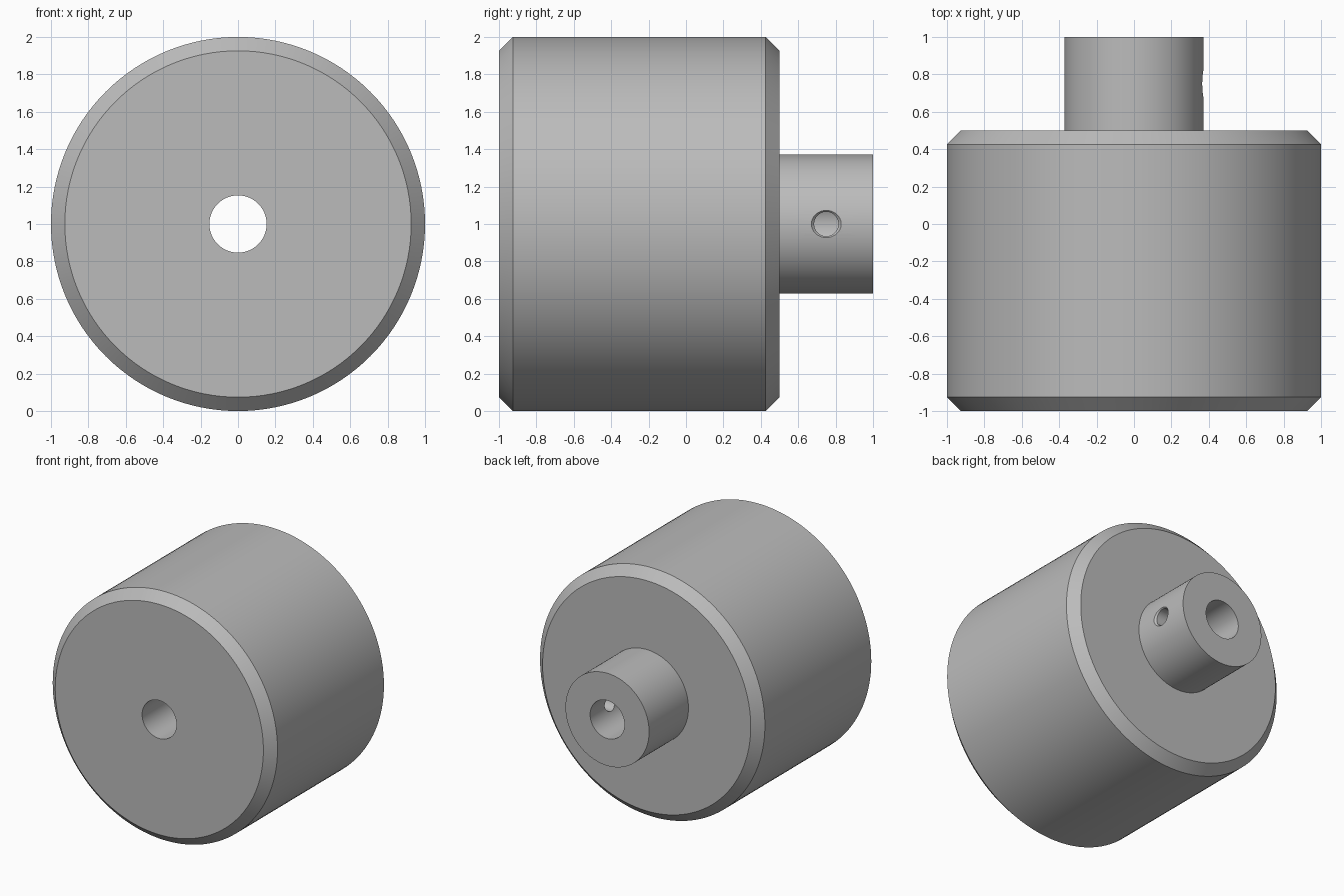
import bpy, bmesh, math
from mathutils import Matrix

if "Cube" in bpy.data.objects:
    bpy.data.objects.remove(bpy.data.objects["Cube"])

SEGMENTS = 128


def lathe(name, profile, segments, matrix):
    """Spin a closed (radius, height) outline around z, then place it."""
    bm = bmesh.new()
    rings = []
    for i in range(segments):
        a = 2 * math.pi * i / segments
        rings.append([bm.verts.new((r * math.cos(a), r * math.sin(a), h)) for r, h in profile])
    for i in range(segments):
        p, q = rings[i], rings[(i + 1) % segments]
        for j in range(len(profile)):
            k = (j + 1) % len(profile)
            bm.faces.new((p[j], q[j], q[k], p[k]))
    bmesh.ops.remove_doubles(bm, verts=bm.verts, dist=1e-5)
    bmesh.ops.dissolve_degenerate(bm, edges=bm.edges, dist=1e-5)
    bmesh.ops.recalc_face_normals(bm, faces=bm.faces)
    bm.transform(matrix)
    mesh = bpy.data.meshes.new(name)
    bm.to_mesh(mesh)
    bm.free()
    obj = bpy.data.objects.new(name, mesh)
    bpy.context.collection.objects.link(obj)
    return obj


grey = bpy.data.materials.new("plain grey")
grey.diffuse_color = (0.5, 0.5, 0.5, 1)
grey.use_nodes = True
grey.node_tree.nodes["Principled BSDF"].inputs["Base Color"].default_value = grey.diffuse_color

# Chamfered drum with a narrower hub behind it and a bore right through
BORE, HUB, CHAMFER = 0.153, 0.372, 0.074
outline = [
    (BORE, -1), (1 - CHAMFER, -1), (1, -1 + CHAMFER), (1, 0.5 - CHAMFER),
    (1 - CHAMFER, 0.5), (HUB, 0.5), (HUB, 1), (BORE, 1),
]
along_y = Matrix.Translation((0, 0, 1)) @ Matrix.Rotation(-math.pi / 2, 4, 'X')
roller = lathe("roller_with_hub", outline, SEGMENTS, along_y)
roller.data.materials.append(grey)

# Set screw hole through the +x wall of the hub, slightly countersunk
screw = [(0, 0.05), (0.065, 0.05), (0.065, 0.357), (0.085, 0.377), (0.085, 0.45), (0, 0.45)]
along_x = Matrix.Translation((0, 0.75, 1)) @ Matrix.Rotation(math.pi / 2, 4, 'Y')
cutter = lathe("screw_hole_cutter", screw, 48, along_x)
cutter.data.materials.append(grey)
cutter.hide_render = True

cut = roller.modifiers.new("screw_hole", 'BOOLEAN')
cut.operation = 'DIFFERENCE'
cut.solver = 'EXACT'
cut.object = cutter

# Apply the cut and smooth the round walls
bpy.context.view_layer.objects.active = roller
roller.select_set(True)
bpy.ops.object.modifier_apply(modifier=cut.name)
bpy.data.objects.remove(cutter)
bpy.ops.object.shade_smooth_by_angle(angle=math.radians(30))
